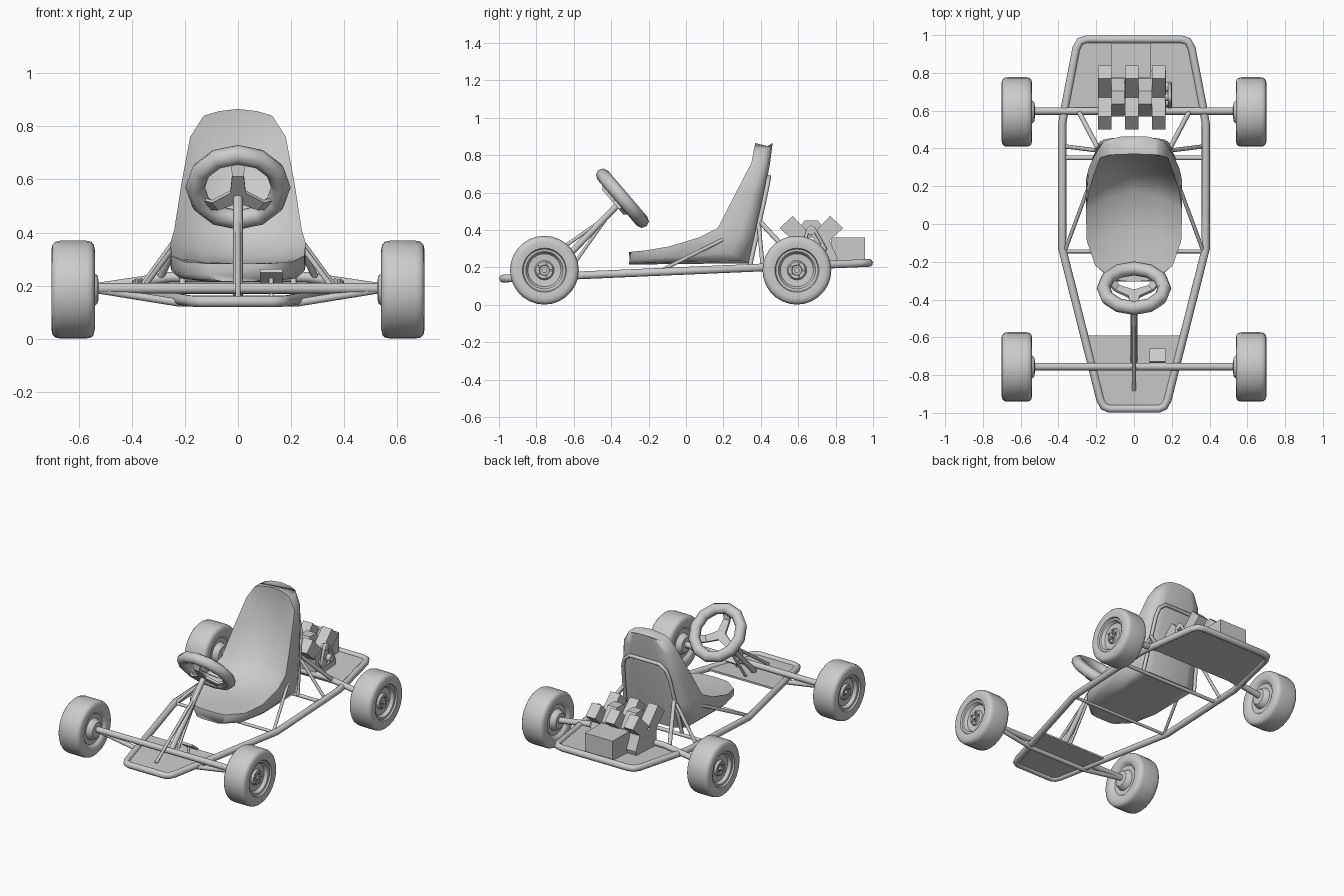
import bpy, bmesh, math
from mathutils import Vector

if "Cube" in bpy.data.objects:
    bpy.data.objects.remove(bpy.data.objects["Cube"])


def frame_z(y):
    return 0.182 + 0.043 * y


def finish(name, bm, smooth=None):
    bmesh.ops.recalc_face_normals(bm, faces=bm.faces[:])
    me = bpy.data.meshes.new(name)
    bm.to_mesh(me)
    bm.free()
    ob = bpy.data.objects.new(name, me)
    bpy.context.collection.objects.link(ob)
    if smooth:
        shade(ob, smooth)
    return ob


def shade(ob, angle=60):
    bpy.ops.object.select_all(action='DESELECT')
    ob.select_set(True)
    bpy.context.view_layer.objects.active = ob
    bpy.ops.object.shade_smooth_by_angle(angle=math.radians(angle))


def tube(name, pts, r, mirror=False, closed=False):
    cu = bpy.data.curves.new(name, 'CURVE')
    cu.dimensions = '3D'
    cu.bevel_depth = r
    cu.bevel_resolution = 3
    cu.use_fill_caps = True
    for sx in ((1, -1) if mirror else (1,)):
        sp = cu.splines.new('POLY')
        sp.points.add(len(pts) - 1)
        for p, c in zip(sp.points, pts):
            p.co = (c[0] * sx, c[1], c[2], 1)
        sp.use_cyclic_u = closed
    ob = bpy.data.objects.new(name, cu)
    bpy.context.collection.objects.link(ob)
    bpy.ops.object.select_all(action='DESELECT')
    ob.select_set(True)
    bpy.context.view_layer.objects.active = ob
    bpy.ops.object.convert(target='MESH')
    shade(bpy.context.view_layer.objects.active)


def loft(bm, rings, caps=True):
    vs = [[bm.verts.new(c) for c in ring] for ring in rings]
    n = len(vs[0])
    for a, b in zip(vs, vs[1:]):
        for i in range(n):
            j = (i + 1) % n
            bm.faces.new((a[i], a[j], b[j], b[i]))
    if caps:
        bm.faces.new(vs[0])
        bm.faces.new(vs[-1])


def prism(name, x0, x1, poly):
    bm = bmesh.new()
    loft(bm, [[(x, y, z) for y, z in poly] for x in (x0, x1)])
    return finish(name, bm)


def plate(name, poly):
    bm = bmesh.new()
    loft(bm, [[(x, y, frame_z(y) + d) for x, y in poly] for d in (-0.006, 0.006)])
    return finish(name, bm)


# chassis loop
half = [(0.13, -0.978), (0.16, -0.965), (0.178, -0.93), (0.38, -0.13), (0.38, 0.53),
        (0.365, 0.62), (0.305, 0.93), (0.285, 0.967), (0.25, 0.978)]
loop = half + [(-x, y) for x, y in reversed(half)]
tube("frame_rail", [(x, y, frame_z(y)) for x, y in loop], 0.0215, closed=True)
plate("front_floor", [(0.255, -0.59), (0.17, -0.93), (0.13, -0.975),
                      (-0.13, -0.975), (-0.17, -0.93), (-0.255, -0.59)])
plate("rear_deck", [(0.365, 0.6), (0.3, 0.93), (0.25, 0.975),
                    (-0.25, 0.975), (-0.3, 0.93), (-0.365, 0.6)])
tube("seat_crossbar", [(-0.38, 0.35, 0.197), (0.38, 0.35, 0.197)], 0.012)
tube("middle_crossbar", [(-0.38, -0.145, 0.178), (0.38, -0.145, 0.178)], 0.01)

# axles
tube("front_axle", [(-0.54, -0.755, 0.19), (0.54, -0.755, 0.19)], 0.02)
tube("front_axle_truss", [(-0.53, -0.755, 0.185), (-0.22, -0.755, 0.135),
                          (0.22, -0.755, 0.135), (0.53, -0.755, 0.185)], 0.015)
tube("rear_axle", [(-0.54, 0.598, 0.19), (-0.26, 0.598, 0.232),
                   (0.26, 0.598, 0.232), (0.54, 0.598, 0.19)], 0.02)

# seat struts and back hoop
tube("seat_side_strut", [(0.365, -0.14, 0.18), (0.235, 0.21, 0.355)], 0.01, True)
tube("seat_low_strut", [(0.36, 0.41, 0.2), (0.2, 0.39, 0.42)], 0.011, True)
tube("seat_rear_strut", [(0.29, 0.59, 0.235), (0.19, 0.4, 0.44)], 0.013, True)
tube("seat_hoop", [(-0.21, 0.34, 0.2), (-0.175, 0.425, 0.59), (-0.155, 0.437, 0.65),
                   (-0.11, 0.444, 0.685), (0.11, 0.444, 0.685), (0.155, 0.437, 0.65),
                   (0.175, 0.425, 0.59), (0.21, 0.34, 0.2)], 0.012)

# bucket seat: half width, side edge, inner centre, outer back (y, z)
stations = [
    (0.13, (0.365, 0.865), (0.37, 0.865), (0.462, 0.865)),
    (0.18, (0.350, 0.76), (0.378, 0.765), (0.450, 0.76)),
    (0.212, (0.262, 0.59), (0.345, 0.59), (0.418, 0.59)),
    (0.24, (0.17, 0.41), (0.275, 0.40), (0.38, 0.40)),
    (0.255, (0.07, 0.36), (0.17, 0.305), (0.34, 0.222)),
    (0.25, (-0.09, 0.312), (-0.05, 0.28), (-0.05, 0.218)),
    (0.205, (-0.22, 0.29), (-0.21, 0.283), (-0.22, 0.216)),
    (0.11, (-0.295, 0.283), (-0.305, 0.283), (-0.305, 0.216)),
]
rings = []
for k, (w, e, c, b) in enumerate(stations):
    e, c, b = Vector(e), Vector(c), Vector(b)
    drop = 0.027 if k == 0 else 0
    ring = []
    for s in (-1, -0.85, -0.55, 0, 0.55, 0.85, 1):
        p = c.lerp(e, abs(s) ** 2)
        ring.append((s * w, p.x, p.y - drop * s * s))
    for s, t in ((1, 0.4), (0.88, 0.1), (0.55, 0), (0, 0),
                 (-0.55, 0), (-0.88, 0.1), (-1, 0.4)):
        p = b.lerp(e, t)
        ring.append((s * w, p.x, p.y - drop * s * s))
    rings.append(ring)
bm = bmesh.new()
loft(bm, rings)
finish("seat", bm, 70)

# steering wheel, spokes and column
centre = Vector((0, -0.34, 0.57))
normal = Vector((0, 0.76, 0.65))
up = Vector((0, -0.65, 0.76))
bpy.ops.mesh.primitive_torus_add(major_segments=12, minor_segments=8, major_radius=0.161,
                                 minor_radius=0.037, location=centre, rotation=(-0.863, 0, 0))
rim = bpy.context.object
rim.name = "steering_wheel"
shade(rim)
for i, a in enumerate((90, 210, 330)):
    d = Vector((math.cos(math.radians(a)), 0, 0)) + up * math.sin(math.radians(a))
    side = d.cross(normal).normalized()
    bm = bmesh.new()
    spoke = []
    for r, depth, hw in ((0.0, -0.045, 0.03), (0.1, -0.045, 0.022), (0.155, 0.0, 0.03)):
        m = centre + d * r + normal * depth
        spoke.append([m + side * hw * u + normal * 0.008 * v
                      for u, v in ((-1, -1), (1, -1), (1, 1), (-1, 1))])
    loft(bm, spoke)
    finish("steering_spoke_%d" % i, bm)
tube("steering_column", [(0, -0.365, 0.535), (0, -0.73, 0.16)], 0.018)
tube("column_front_stay", [(0, -0.41, 0.48), (0, -0.88, 0.15)], 0.01)
tube("column_rear_stay", [(0, -0.42, 0.47), (0, -0.64, 0.16)], 0.009)

# pedal
prism("pedal", 0.083, 0.167, [(-0.735, 0.25), (-0.727, 0.262), (-0.66, 0.212), (-0.668, 0.2)])
tube("pedal_arm", [(0.125, -0.7, 0.228), (0.125, -0.73, 0.155)], 0.008)

# engine: block, two banks of cylinders, valley covers, rear box
prism("engine_block", -0.19, 0.17, [(0.59, 0.21), (0.8, 0.216), (0.81, 0.25), (0.755, 0.37),
                                    (0.7, 0.37), (0.67, 0.34), (0.64, 0.37), (0.585, 0.35)])
for i, x in enumerate((-0.155, -0.0125, 0.13)):
    for s, bank in ((-1, "front"), (1, "rear")):
        poly = [(0.67 + s * dy, z) for dy, z in
                ((0.1, 0.475), (0.17, 0.41), (0.06, 0.31), (0.0, 0.37))]
        prism("%s_cylinder_%d" % (bank, i), x - 0.036, x + 0.036, poly)
for i, x in enumerate((-0.084, 0.059)):
    prism("valley_cover_%d" % i, x - 0.035, x + 0.035,
          [(0.57, 0.36), (0.635, 0.452), (0.705, 0.452), (0.77, 0.36)])
prism("rear_box", -0.12, 0.09, [(0.775, 0.212), (0.957, 0.22), (0.957, 0.36), (0.775, 0.36)])

# belt and pulleys on the right of the engine
tube("drive_belt", [(0.19, y, z) for y, z in
                    ((0.62, 0.3), (0.655, 0.405), (0.67, 0.415), (0.685, 0.405),
                     (0.745, 0.3), (0.735, 0.28), (0.63, 0.28))], 0.01, closed=True)
for i, (y, z, r) in enumerate(((0.645, 0.3, 0.025), (0.67, 0.393, 0.02), (0.725, 0.3, 0.025))):
    bpy.ops.mesh.primitive_cylinder_add(vertices=12, radius=r, depth=0.035, location=(0.182, y, z),
                                        rotation=(0, math.pi / 2, 0))
    bpy.context.object.name = "pulley_%d" % i
    shade(bpy.context.object)

# wheels: lathe profile (x, radius) from inner hub to outer hub
profile = [(0.525, 0.03), (0.527, 0.05), (0.54, 0.062), (0.562, 0.07), (0.56, 0.1),
           (0.545, 0.114), (0.541, 0.12), (0.539, 0.15),
           (0.543, 0.17), (0.552, 0.18), (0.57, 0.184), (0.67, 0.184), (0.688, 0.18),
           (0.698, 0.17), (0.702, 0.15), (0.698, 0.118), (0.688, 0.113), (0.686, 0.1),
           (0.665, 0.088), (0.662, 0.052), (0.676, 0.045), (0.676, 0.028), (0.67, 0.025)]
SEG = 28
for end, y in (("front", -0.757), ("rear", 0.593)):
    for sx, side in ((1, "right"), (-1, "left")):
        bm = bmesh.new()
        loft(bm, [[(sx * x, y + r * math.cos(math.tau * k / SEG), 0.185 + r * math.sin(math.tau * k / SEG))
                   for k in range(SEG)] for x, r in profile])
        # wheel nuts and axle cap
        for k in range(6):
            a, rad, nr = math.tau * k / 5, 0.036, 0.007
            if k == 5:
                rad, nr = 0, 0.016
            cy, cz = y + rad * math.cos(a), 0.185 + rad * math.sin(a)
            loft(bm, [[(sx * x, cy + nr * math.cos(math.tau * j / 6), cz + nr * math.sin(math.tau * j / 6))
                       for j in range(6)] for x in (0.66, 0.686)])
        finish("%s_%s_wheel" % (end, side), bm, 40)
